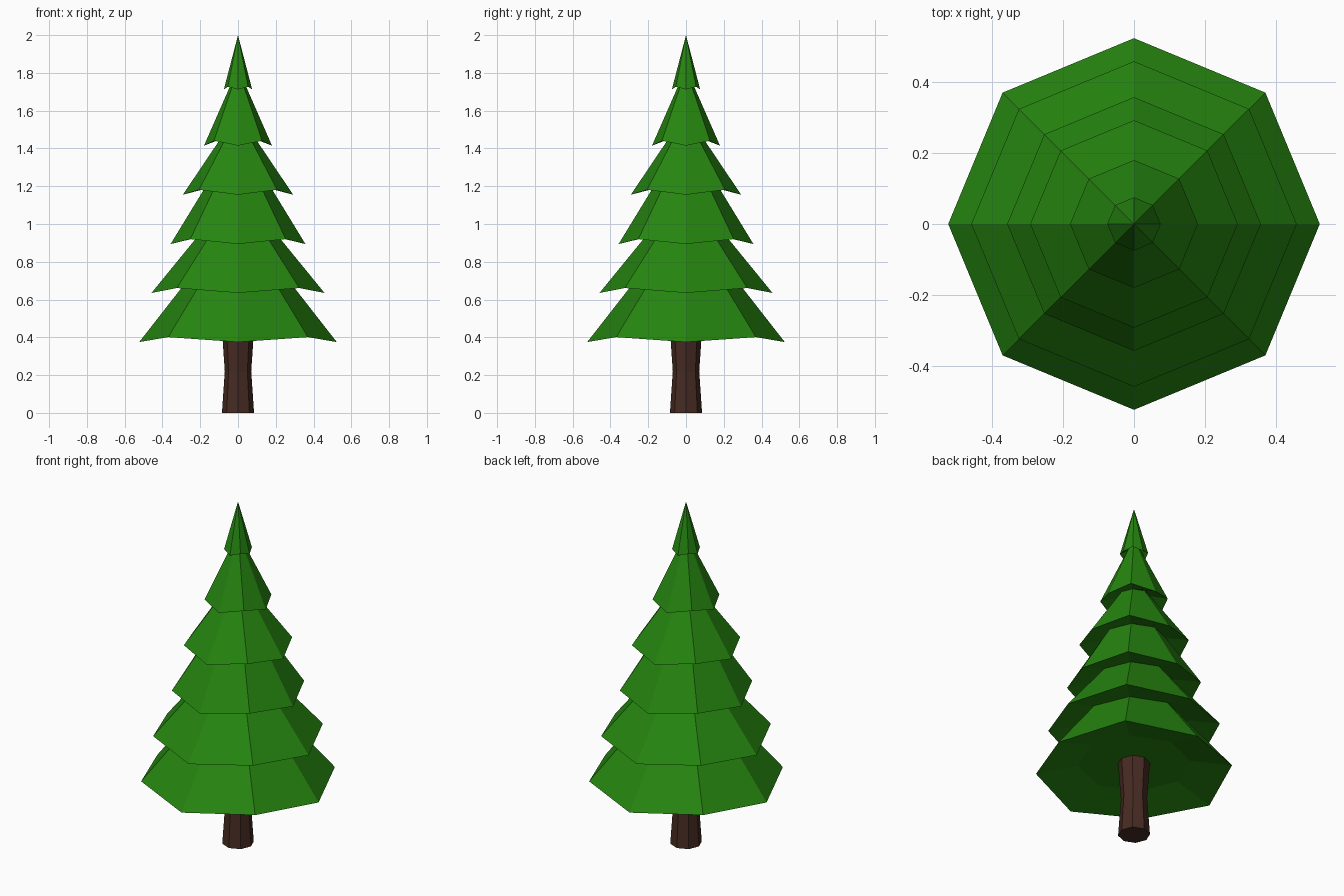
import bpy, bmesh, math

if "Cube" in bpy.data.objects:
    bpy.data.objects.remove(bpy.data.objects["Cube"])

SIDES = 8

def material(name, rgb):
    m = bpy.data.materials.new(name)
    m.diffuse_color = (*rgb, 1)
    m.use_nodes = True
    m.node_tree.nodes["Principled BSDF"].inputs["Base Color"].default_value = m.diffuse_color
    return m

def lathe(name, rings, mat, tip=None):
    """Stack eight-sided rings (radius, z, lift of the diagonal corners)."""
    bm = bmesh.new()
    loops = []
    for r, z, lift in rings:
        loops.append([bm.verts.new((r * math.cos(i * math.tau / SIDES),
                                    r * math.sin(i * math.tau / SIDES),
                                    z + lift * (i % 2))) for i in range(SIDES)])
    for a, b in zip(loops, loops[1:]):
        for i in range(SIDES):
            j = (i + 1) % SIDES
            bm.faces.new((a[i], a[j], b[j], b[i]))
    bm.faces.new(loops[0][::-1])
    if tip is None:
        bm.faces.new(loops[-1])
    else:
        top = bm.verts.new((0, 0, tip))
        for i in range(SIDES):
            bm.faces.new((loops[-1][i], loops[-1][(i + 1) % SIDES], top))
    bmesh.ops.recalc_face_normals(bm, faces=bm.faces[:])
    me = bpy.data.meshes.new(name)
    bm.to_mesh(me)
    bm.free()
    me.materials.append(mat)
    ob = bpy.data.objects.new(name, me)
    bpy.context.collection.objects.link(ob)
    return ob

green = material("needle green", (0.019, 0.235, 0.005))
brown = material("bark brown", (0.062, 0.024, 0.016))

# Trunk, slightly waisted
lathe("trunk", [(0.085, 0, 0), (0.07, 0.22, 0), (0.085, 0.44, 0)], brown)

# Foliage: each tier is a recessed underside ring followed by a wide wavy rim
tiers = [  # underside radius, underside z, rim radius, rim z
    (0.30, 0.44, 0.523, 0.375),
    (0.277, 0.69, 0.458, 0.635),
    (0.205, 0.945, 0.357, 0.894),
    (0.17, 1.20, 0.292, 1.155),
    (0.087, 1.46, 0.18, 1.415),
    (0.033, 1.75, 0.075, 1.712),
]
rings = []
for ur, uz, rr, rz in tiers:
    rings += [(ur, uz, 0), (rr, rz, 0.026 if rr > 0.1 else 0.015)]
lathe("foliage", rings, green, tip=2.0)
